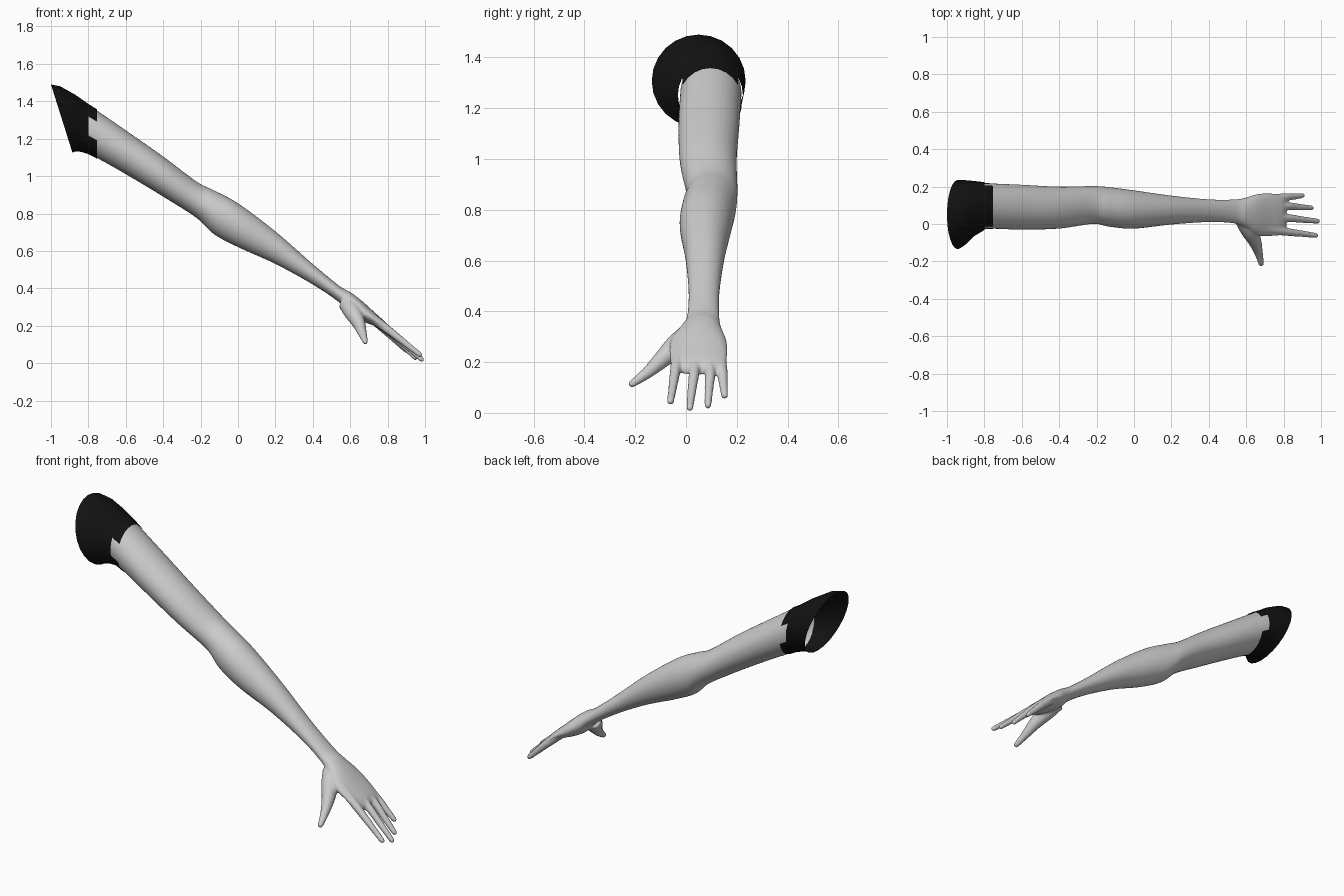
import bpy, bmesh, math
from mathutils import Vector

cube = bpy.data.objects.get("Cube")
if cube:
    bpy.data.objects.remove(cube)


def material(name, value):
    m = bpy.data.materials.new(name)
    m.use_nodes = True
    m.diffuse_color = (value, value, value, 1)
    m.node_tree.nodes["Principled BSDF"].inputs["Base Color"].default_value = m.diffuse_color
    return m


def smooth_rows(rows, steps):
    """Catmull-Rom interpolation through rows of numbers."""
    pts = [Vector(r) for r in rows]
    pts = [pts[0]] + pts + [pts[-1]]
    out = []
    for a, b, c, d in zip(pts, pts[1:], pts[2:], pts[3:]):
        for i in range(steps):
            t = i / steps
            out.append(0.5 * (2 * b + (c - a) * t + (2 * a - 5 * b + 4 * c - d) * t**2
                              + (3 * b - a - 3 * c + d) * t**3))
    return out + [pts[-1]]


def loft(bm, rings, capped=True):
    loops = [[bm.verts.new(p) for p in ring] for ring in rings]
    n = len(loops[0])
    for a, b in zip(loops, loops[1:]):
        for i in range(n):
            bm.faces.new((a[i], a[(i + 1) % n], b[(i + 1) % n], b[i]))
    if capped:
        bm.faces.new(loops[0][::-1])
        bm.faces.new(loops[-1])


def slice_ring(row, n=32):
    """Oval from its top point, bottom point and y limits."""
    xt, zt, xb, zb, y0, y1 = row
    ring = []
    for i in range(n):
        a = 2 * math.pi * i / n
        s = (1 + math.sin(a)) / 2
        ring.append((xb + (xt - xb) * s, (y0 + y1) / 2 + (y1 - y0) / 2 * math.cos(a),
                     zb + (zt - zb) * s))
    return ring


def tube(bm, rows, n=16):
    """Round tube with a domed tip from rows of x, y, z, radius."""
    rows = smooth_rows(rows, 5)
    pts = [r.to_3d() for r in rows]
    rings = []
    for i, p in enumerate(pts):
        d = (pts[min(i + 1, len(pts) - 1)] - pts[max(i - 1, 0)]).normalized()
        u = d.cross(Vector((0, 1, 0))).normalized()
        v = d.cross(u)
        r = rows[i][3]
        rings.append([p + r * (u * math.cos(2 * math.pi * k / n) + v * math.sin(2 * math.pi * k / n))
                      for k in range(n)])
    for t in (0.4, 0.75, 0.95):
        c = pts[-1] + d * r * t
        rings.append([c + (q - pts[-1]) * math.sqrt(1 - t * t) for q in rings[-1 if t == 0.4 else tip]])
        if t == 0.4:
            tip = len(rings) - 2
    loft(bm, rings)


def make_object(name, bm, mat):
    bmesh.ops.recalc_face_normals(bm, faces=bm.faces)
    mesh = bpy.data.meshes.new(name)
    bm.to_mesh(mesh)
    bm.free()
    mesh.materials.append(mat)
    ob = bpy.data.objects.new(name, mesh)
    bpy.context.collection.objects.link(ob)
    return ob


skin = material("light grey skin", 0.6)
cloth = material("black cloth", 0.006)

# Arm and palm: x, top z, bottom z, y limits
profile = [
    (-0.86, 1.42, 1.15, -0.02, 0.22), (-0.76, 1.355, 1.10, -0.025, 0.217),
    (-0.6, 1.245, 1.01, -0.03, 0.21), (-0.4, 1.105, 0.89, -0.025, 0.2),
    (-0.22, 0.97, 0.775, 0.0, 0.203), (-0.13, 0.925, 0.69, -0.015, 0.197),
    (0.0, 0.855, 0.62, -0.025, 0.18), (0.2, 0.705, 0.53, -0.003, 0.152),
    (0.4, 0.53, 0.42, 0.01, 0.132), (0.54, 0.415, 0.325, 0.002, 0.132),
    (0.6, 0.38, 0.26, -0.025, 0.142), (0.66, 0.335, 0.225, -0.06, 0.16),
    (0.73, 0.272, 0.198, -0.066, 0.163), (0.79, 0.218, 0.157, -0.058, 0.158),
    (0.815, 0.185, 0.15, -0.04, 0.145)]
bm = bmesh.new()
loft(bm, [slice_ring((x, zt, x, zb, y0, y1)) for x, zt, zb, y0, y1 in smooth_rows(profile, 6)])

# Fingers: knuckle and tip positions
fingers = [((0.80, -0.040, 0.18), (0.972, -0.061, 0.045)),
           ((0.81, 0.033, 0.172), (0.982, 0.015, 0.020)),
           ((0.81, 0.095, 0.168), (0.948, 0.086, 0.030)),
           ((0.80, 0.142, 0.165), (0.900, 0.152, 0.068))]
for root, tip in fingers:
    root, tip = Vector(root), Vector(tip)
    heel = Vector((0.67, 0.05 + (root.y - 0.05) * 0.8, 0.28))
    tube(bm, [(*heel, 0.026), (*root, 0.022), (*root.lerp(tip, 0.5), 0.018), (*tip, 0.014)])

# Thumb
tube(bm, [(0.58, 0.03, 0.32, 0.045), (0.615, -0.03, 0.27, 0.047), (0.645, -0.09, 0.215, 0.036),
          (0.665, -0.15, 0.16, 0.024), (0.68, -0.212, 0.115, 0.015)])

# Blend arm, palm and fingers into one surface
draft = make_object("arm_draft", bm, skin)
remesh = draft.modifiers.new("blend", 'REMESH')
remesh.mode = 'VOXEL'
remesh.voxel_size = 0.006
soften = draft.modifiers.new("soften", 'SMOOTH')
soften.iterations = 6
graph = bpy.context.evaluated_depsgraph_get()
bm = bmesh.new()
bm.from_mesh(draft.evaluated_get(graph).to_mesh())
bpy.data.objects.remove(draft)

# Open the arm inside the sleeve
bmesh.ops.delete(bm, geom=[v for v in bm.verts if v.co.x < -0.815], context='VERTS')
arm = make_object("arm", bm, skin)

# Sleeve: open flared tube with a stepped hem
sleeve_rows = [(-1.0, 1.49, -0.885, 1.125, -0.135, 0.235), (-0.95, 1.48, -0.87, 1.132, -0.115, 0.235),
               (-0.87, 1.435, -0.84, 1.13, -0.065, 0.23), (-0.8, 1.386, -0.8, 1.118, -0.032, 0.224),
               (-0.755, 1.358, -0.755, 1.094, -0.03, 0.221)]
bm = bmesh.new()
loft(bm, [slice_ring(r, 24) for r in sleeve_rows], capped=False)
notch = [f for f in bm.faces if f.calc_center_median().x > -0.79
         and 1.205 < f.calc_center_median().z < 1.31]
bmesh.ops.delete(bm, geom=notch, context='FACES')
sleeve = make_object("sleeve", bm, cloth)

for ob in (arm, sleeve):
    ob.data.polygons.foreach_set("use_smooth", [True] * len(ob.data.polygons))
    ob.data.update()
